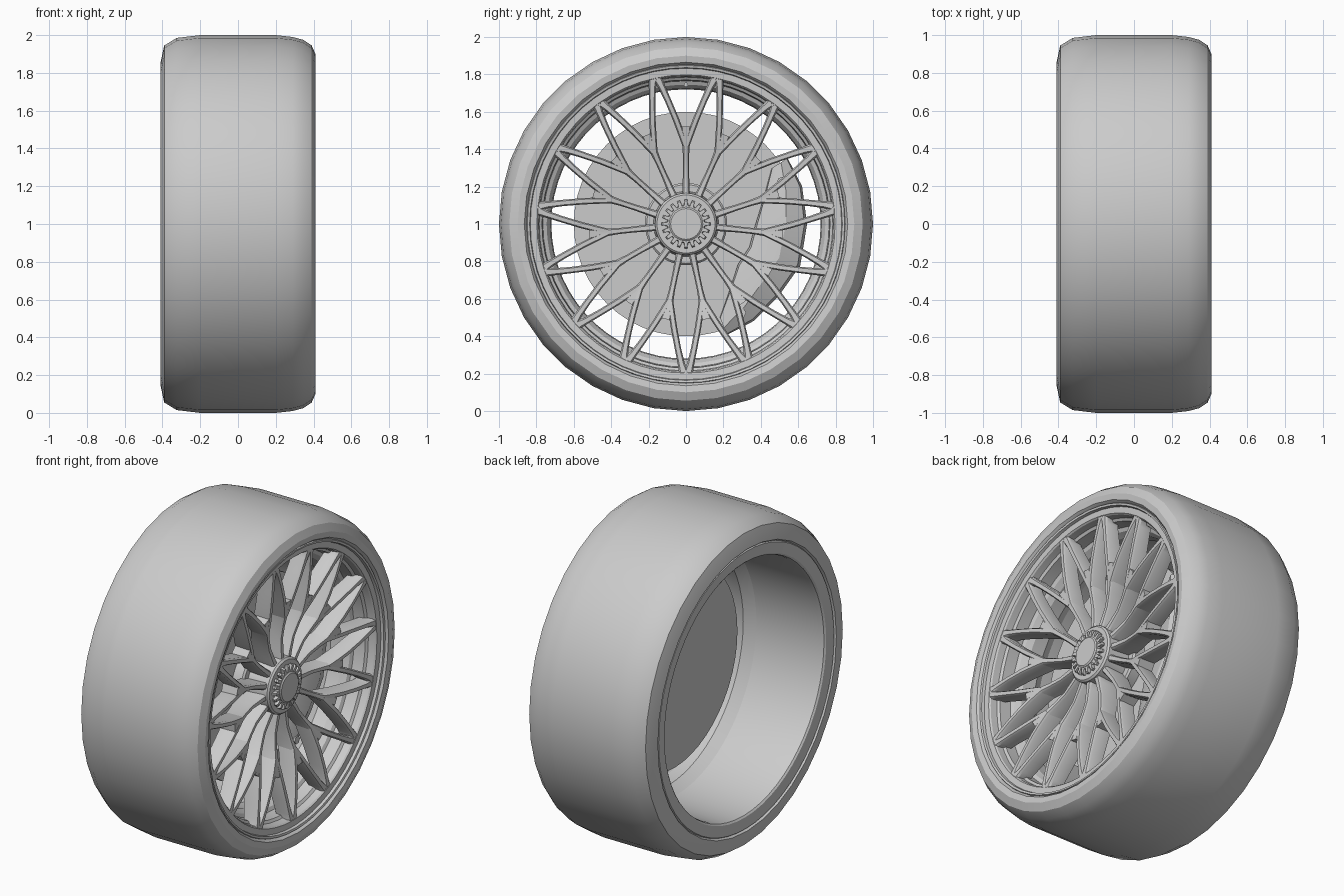
import bpy, bmesh, math
from math import sin, cos, pi, radians

if "Cube" in bpy.data.objects:
    bpy.data.objects.remove(bpy.data.objects["Cube"])

# one grey for the whole model
grey = bpy.data.materials.new("plain grey")
grey.diffuse_color = (0.6, 0.6, 0.6, 1)
grey.use_nodes = True
grey.node_tree.nodes["Principled BSDF"].inputs["Base Color"].default_value = grey.diffuse_color
CZ = 1.0      # axle height; the axle runs along x
FORKS = 15


def polar(x, r, a, t=0.0):
    """Point at depth x, radius r along angle a, sideways offset t."""
    return (x, r * cos(a) - t * sin(a), CZ + r * sin(a) + t * cos(a))


def finish(name, bm, angle=35):
    bmesh.ops.recalc_face_normals(bm, faces=bm.faces)
    me = bpy.data.meshes.new(name)
    bm.to_mesh(me)
    bm.free()
    me.materials.append(grey)
    ob = bpy.data.objects.new(name, me)
    bpy.context.collection.objects.link(ob)
    bpy.ops.object.select_all(action='DESELECT')
    ob.select_set(True)
    bpy.context.view_layer.objects.active = ob
    bpy.ops.object.shade_smooth_by_angle(angle=radians(angle))
    return ob


def loft(bm, rings, closed=False):
    """Skin a list of point loops; caps the ends unless closed."""
    vs = [[bm.verts.new(p) for p in ring] for ring in rings]
    n = len(vs[0])
    pairs = list(zip(vs, vs[1:])) + ([(vs[-1], vs[0])] if closed else [])
    for a, b in pairs:
        for i in range(n):
            j = (i + 1) % n
            bm.faces.new((a[i], a[j], b[j], b[i]))
    if not closed:
        bm.faces.new(vs[0])
        bm.faces.new(vs[-1])


def lathe(name, profile, seg=44, angle=35):
    """Spin a closed (radius, x) profile about the axle."""
    bm = bmesh.new()
    loft(bm, [[polar(x, r, 2 * pi * i / seg + pi / 2) for r, x in profile]
              for i in range(seg)], closed=True)
    return finish(name, bm, angle)


def disc(name, rings, seg=44):
    """Solid round part: (radius, x) rings from back to front, capped."""
    bm = bmesh.new()
    loft(bm, [[polar(x, r, 2 * pi * i / seg) for i in range(seg)] for r, x in rings])
    return finish(name, bm)


# tyre: rounded shoulders, flat tread
lathe("tyre", [(0.85, 0.385), (0.865, 0.405), (0.90, 0.41), (0.945, 0.39),
               (0.975, 0.345), (0.99, 0.29), (1.0, 0.2), (1.0, 0.0), (1.0, -0.2),
               (0.985, -0.325), (0.945, -0.39), (0.94, -0.392), (0.855, -0.41),
               (0.845, -0.395), (0.82, -0.3), (0.82, 0.3)], 36, 30)

# rim barrel: wide at the back, narrow waist, stepped front lip
lathe("rim_barrel", [(0.765, -0.39), (0.76, -0.37), (0.76, 0.06), (0.72, 0.12),
                     (0.725, 0.20), (0.745, 0.235), (0.765, 0.245), (0.77, 0.315),
                     (0.785, 0.325), (0.79, 0.365), (0.797, 0.374), (0.832, 0.376),
                     (0.836, 0.392), (0.848, 0.395), (0.855, 0.38), (0.84, 0.30),
                     (0.80, 0.10), (0.83, -0.36), (0.85, -0.39), (0.84, -0.405),
                     (0.775, -0.398)], 60, 25)

# spokes: forks, each a trunk and two branches that meet the next fork's at the rim
# path station: radius, sideways offset, half width, front x, back x
TRUNK = [(0.12, 0, 0.022, 0.305, 0.16), (0.20, 0, 0.019, 0.298, 0.16),
         (0.28, 0, 0.016, 0.295, 0.175), (0.36, 0, 0.016, 0.308, 0.20),
         (0.43, 0, 0.021, 0.325, 0.22), (0.52, 0, 0.034, 0.342, 0.24)]
BRANCH = [(0.42, 0.004, 0.015, 0.323, 0.22), (0.49, 0.028, 0.017, 0.338, 0.235),
          (0.56, 0.054, 0.017, 0.35, 0.25), (0.66, 0.096, 0.017, 0.362, 0.268),
          (0.735, 0.13, 0.019, 0.368, 0.28), (0.77, 0.148, 0.024, 0.371, 0.285),
          (0.79, 0.16, 0.038, 0.373, 0.285)]


def spoke(bm, path, a, side):
    rings = []
    for k, (r, t, w, f, b) in enumerate(path):
        p, q = path[max(k - 1, 0)], path[min(k + 1, len(path) - 1)]
        dr, dt = q[0] - p[0], q[1] - p[1]
        ln = math.hypot(dr, dt)
        nr, nt = -dt / ln, dr / ln
        sec = [(f, -0.6), (f, 0.6), (f - 0.012, 1), (b, 0.85), (b, -0.85), (f - 0.012, -1)]
        rings.append([polar(x, r + nr * w * s, a, side * (t + nt * w * s)) for x, s in sec])
    loft(bm, rings)


bm = bmesh.new()
for i in range(FORKS):
    a = pi / 2 + 2 * pi * i / FORKS
    spoke(bm, TRUNK, a, 1)
    for side in (1, -1):
        spoke(bm, BRANCH, a, side)
finish("spokes", bm)

# hub, mounting flange and brake disc
disc("hub", [(0.18, 0.10), (0.17, 0.24), (0.165, 0.31), (0.155, 0.32)])
disc("mounting_flange", [(0.22, 0.10), (0.22, 0.17), (0.21, 0.18)])
disc("brake_disc", [(0.60, 0.075), (0.60, 0.11)], 48)

# centre lock: toothed ring around a flat cap
bm = bmesh.new()
TEETH = 20
outline = []
for i in range(TEETH):
    for off, r in ((-0.32, 0.102), (-0.2, 0.13), (0.2, 0.13), (0.32, 0.102)):
        outline.append((r, 2 * pi * (i + off) / TEETH))
loft(bm, [[polar(x, r * s, a) for r, a in outline]
          for x, s in ((0.305, 1), (0.333, 1), (0.341, 0.95))])
finish("centre_lock_ring", bm, 25)
disc("centre_cap", [(0.09, 0.305), (0.09, 0.343), (0.082, 0.349)], 32)

# brake caliper: wraps over the disc edge; ends taper
SECTION = [(0.36, 0.125), (0.37, 0.165), (0.43, 0.185), (0.53, 0.20), (0.635, 0.155),
           (0.65, 0.09), (0.64, 0.0), (0.58, -0.04), (0.42, 0.0)]
bm = bmesh.new()
rings = []
for deg, s, shift in ((33, 0.35, 0.03), (18, 0.75, 0.015), (0, 0.95, 0), (-20, 1.0, 0),
                      (-38, 0.95, -0.02), (-55, 0.75, -0.005), (-70, 0.35, 0.015)):
    rings.append([polar(0.09 + (x - 0.09) * (0.5 + 0.5 * s),
                        0.60 + (r - 0.60) * s + shift, radians(deg)) for r, x in SECTION])
loft(bm, rings)
finish("brake_caliper", bm, 20)

# two bolts on the caliper
bm = bmesh.new()
for d in (24, -58):
    loft(bm, [[polar(x, 0.56 + 0.025 * cos(k * pi / 3), radians(d), 0.025 * sin(k * pi / 3))
               for k in range(6)] for x in (0.1, 0.19)])
finish("caliper_bolts", bm)

# valve stem at the top of the rim
bm = bmesh.new()
loft(bm, [[polar(x, 0.745 + 0.012 * cos(k * pi / 5), pi / 2, 0.012 * sin(k * pi / 5))
           for k in range(10)] for x in (0.19, 0.28)])
finish("valve_stem", bm)
